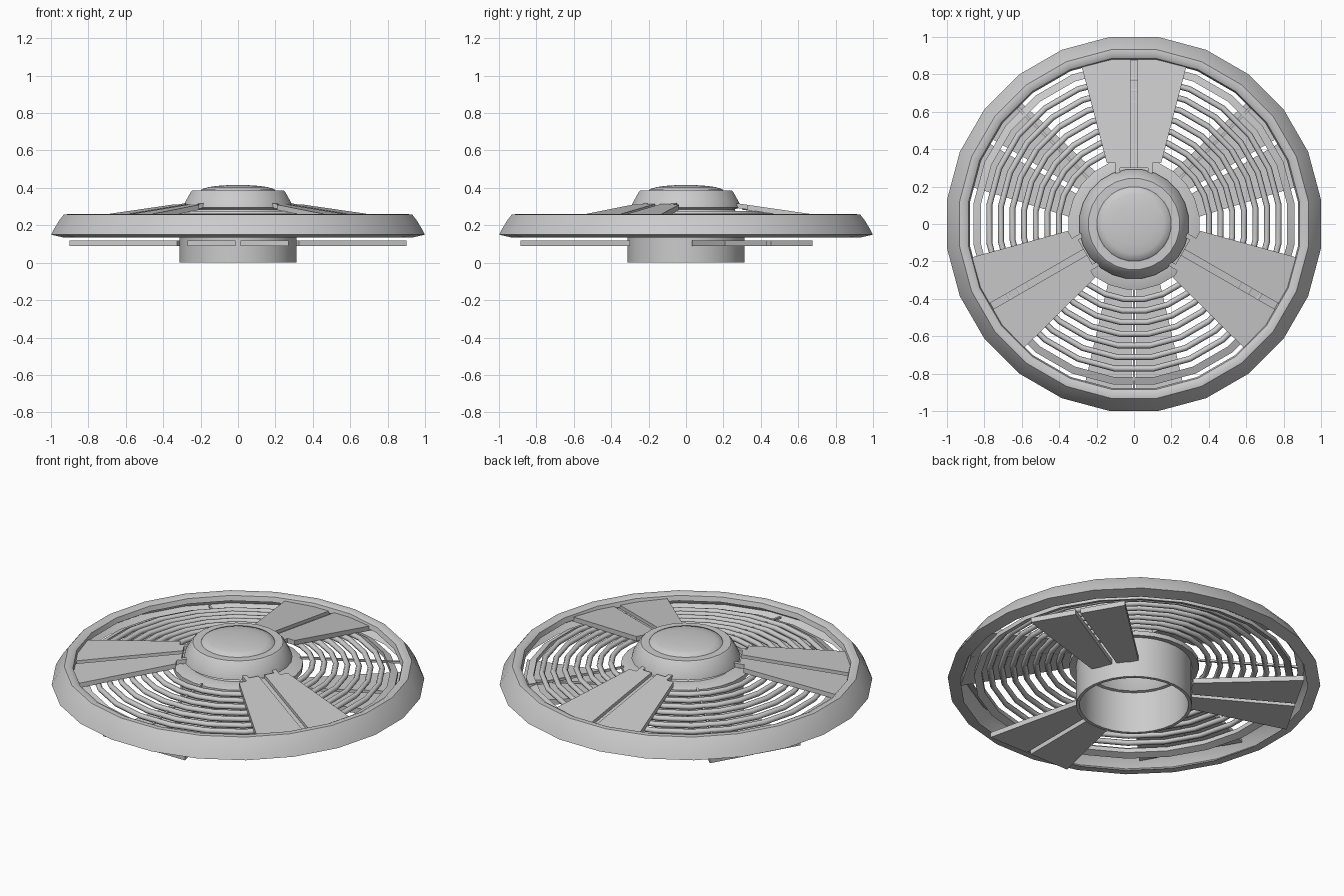
import bpy, bmesh, math
from mathutils import Matrix, Vector

if "Cube" in bpy.data.objects:
    bpy.data.objects.remove(bpy.data.objects["Cube"])

grey = bpy.data.materials.new("plain grey")
grey.diffuse_color = (0.6, 0.6, 0.6, 1)
grey.use_nodes = True
grey.node_tree.nodes["Principled BSDF"].inputs["Base Color"].default_value = grey.diffuse_color


def finish(name, bm, smooth=None):
    bmesh.ops.recalc_face_normals(bm, faces=bm.faces)
    me = bpy.data.meshes.new(name)
    bm.to_mesh(me)
    bm.free()
    me.materials.append(grey)
    ob = bpy.data.objects.new(name, me)
    bpy.context.collection.objects.link(ob)
    if smooth:
        bpy.ops.object.select_all(action='DESELECT')
        bpy.context.view_layer.objects.active = ob
        ob.select_set(True)
        bpy.ops.object.shade_smooth_by_angle(angle=math.radians(smooth))
    return ob


def lathe(name, profile, sides, closed=True, smooth=40):
    """Spin (radius, z) points around z; sides stay flat on the axes."""
    bm = bmesh.new()
    rings = []
    for r, z in profile:
        if r == 0:
            rings.append([bm.verts.new((0, 0, z))] * sides)
            continue
        rings.append([bm.verts.new((r * math.cos(a), r * math.sin(a), z))
                      for a in ((i + .5) * math.tau / sides for i in range(sides))])
    n = len(rings)
    for k in range(n if closed else n - 1):
        lo, hi = rings[k], rings[(k + 1) % n]
        for i in range(sides):
            j = (i + 1) % sides
            vs = list(dict.fromkeys((lo[i], lo[j], hi[j], hi[i])))
            if len(vs) > 2:
                bm.faces.new(vs)
    return finish(name, bm, smooth)


def slab(bm, outline, top, thick, angle):
    """Prism from (radial, sideways) points, top height given by radius."""
    rot = Matrix.Rotation(math.radians(angle), 3, 'Z')
    up = [bm.verts.new(rot @ Vector((r, t, top(r)))) for r, t in outline]
    dn = [bm.verts.new(rot @ Vector((r, t, top(r) - thick))) for r, t in outline]
    bm.faces.new(up)
    bm.faces.new(dn[::-1])
    for i in range(len(up)):
        j = (i + 1) % len(up)
        bm.faces.new((up[i], dn[i], dn[j], up[j]))


def upper_z(r):
    return 0.318 - 0.145 * (r - 0.27)


def lower_z(r):
    return 0.12


def ring_z(r):
    return 0.272 - 0.13 * (r - 0.33)


# Outer rim, an open-bottomed rounded shell
lathe("outer_rim", [(1.008, .15), (.995, .175), (.965, .225), (.94, .257), (.915, .26),
                    (.893, .248), (.885, .22), (.895, .22), (.92, .235), (.945, .215),
                    (.975, .165), (.94, .135)], 24)

# Hub: open tube below, flared collar and shallow dome above
lathe("hub_tube", [(.313, 0), (.313, .27), (.295, .27), (.295, 0)], 32)
lathe("hub_collar", [(.352, .235), (.352, .262), (.31, .275), (.27, .275), (.262, .285),
                     (.295, .295), (.29, .315), (.255, .378), (.245, .387), (.2, .387),
                     (.2, .37), (.28, .25)], 24)
lathe("hub_dome", [(.2, .385), (.195, .393), (.16, .404), (.11, .411), (.05, .415),
                   (0, .416)], 32, closed=False, smooth=60)

# Concentric grille rings, stepping down towards the rim
for i in range(7):
    r = .405 + i * .0625
    z = ring_z(r)
    w, h = .016, .015
    prof = [(r + w * math.cos(a), z + h * math.sin(a))
            for a in (k * math.tau / 6 for k in range(6))]
    lathe("grille_ring", prof, 24, smooth=65)
lathe("grille_outer_band", [(.825, .205), (.825, .18), (.865, .165), (.865, .19)], 24)

# Three upper blades, each split by a groove with a recessed strip and hub brackets
bm = bmesh.new()
for ang in (90, 210, 330):
    for s in (1, -1):
        slab(bm, [(.3, .018 * s), (.9, .018 * s), (.9, .295 * s), (.325, .145 * s),
                  (.325, .075 * s), (.3, .075 * s)], upper_z, .028, ang)
        slab(bm, [(.255, .075 * s), (.325, .075 * s), (.325, .1 * s), (.255, .1 * s)],
             upper_z, .025, ang)
    slab(bm, [(.3, -.02), (.9, -.02), (.9, .02), (.3, .02)],
         lambda r: upper_z(r) - .02, .01, ang)
finish("upper_blades", bm)

# Three lower blades between the upper ones, split along the middle
bm = bmesh.new()
for ang in (30, 150, 270):
    for s in (1, -1):
        slab(bm, [(.3, .014 * s), (.885, .014 * s), (.885, .27 * s), (.3, .135 * s)],
             lower_z, .03, ang)
finish("lower_blades", bm)

# Thin radial ribs carrying the grille rings
bm = bmesh.new()
for ang in (45, 135, 270):
    slab(bm, [(.34, -.006), (.89, -.006), (.89, .006), (.34, .006)],
         ring_z, .012, ang)
finish("grille_ribs", bm)
